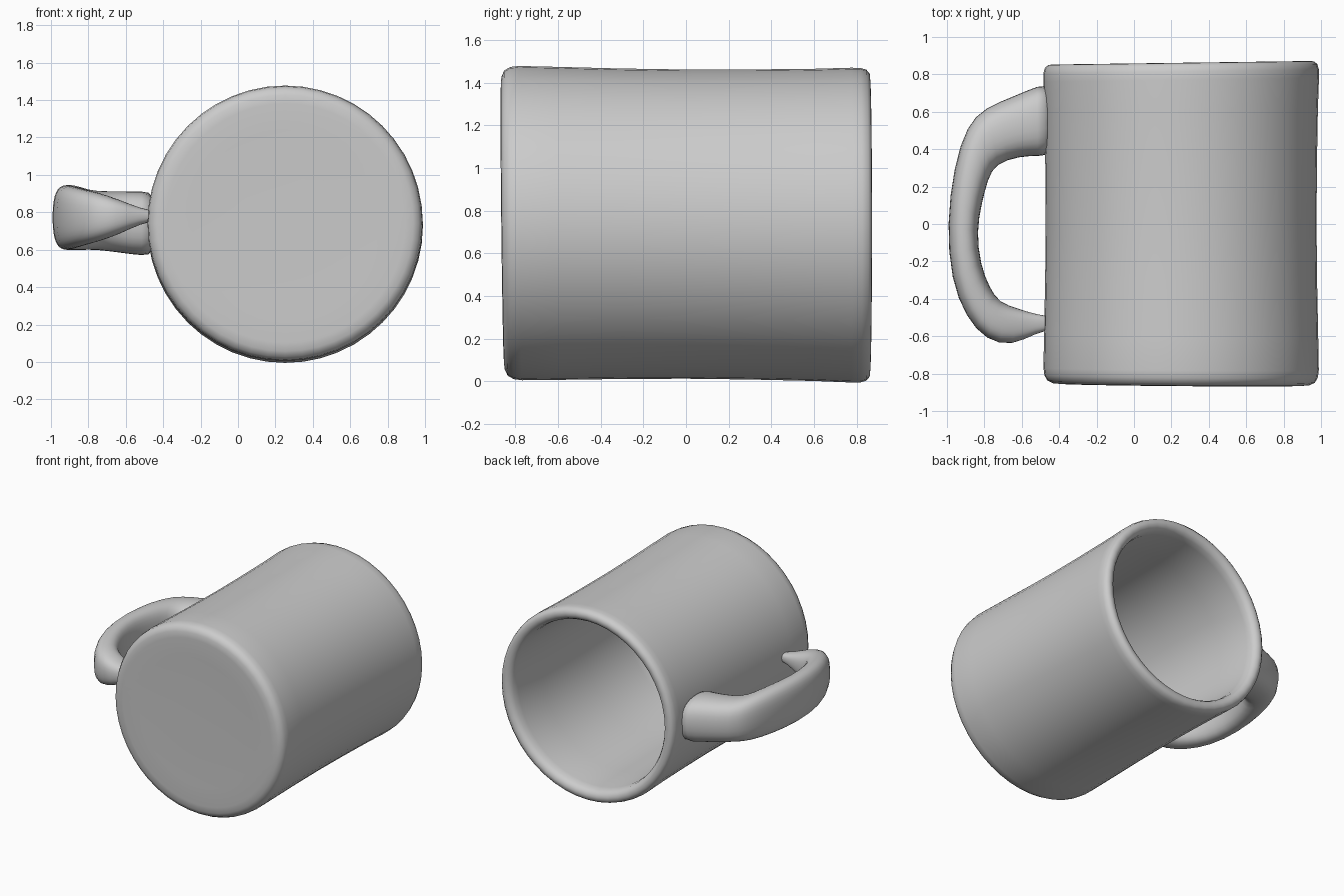
import bpy, bmesh, math
from mathutils import Vector

if "Cube" in bpy.data.objects:
    bpy.data.objects.remove(bpy.data.objects["Cube"])

CX, CZ = 0.252, 0.737   # axis of the cup, which lies along y

clay = bpy.data.materials.new("grey_clay")
clay.diffuse_color = (0.6, 0.6, 0.6, 1)
clay.use_nodes = True
clay.node_tree.nodes["Principled BSDF"].inputs["Base Color"].default_value = clay.diffuse_color


def finish(name, bm):
    bmesh.ops.recalc_face_normals(bm, faces=bm.faces)
    me = bpy.data.meshes.new(name)
    bm.to_mesh(me)
    bm.free()
    me.materials.append(clay)
    ob = bpy.data.objects.new(name, me)
    bpy.context.collection.objects.link(ob)
    bpy.context.view_layer.objects.active = ob
    ob.select_set(True)
    bpy.ops.object.shade_smooth_by_angle(angle=math.radians(50))
    ob.select_set(False)
    return ob


def skin(bm, rings):
    n = len(rings[0])
    for a, b in zip(rings, rings[1:]):
        for i in range(n):
            j = (i + 1) % n
            bm.faces.new((a[i], a[j], b[j], b[i]))
    bm.faces.new(rings[0])
    bm.faces.new(rings[-1])


# Cup: lathed wall with rounded base edge, rounded rim and hollow inside (radius, y)
profile = [(0.25, -0.853), (0.50, -0.856), (0.64, -0.860), (0.685, -0.857),
           (0.715, -0.843), (0.731, -0.815), (0.736, -0.775), (0.733, -0.60),
           (0.727, -0.30), (0.724, 0.0), (0.726, 0.30), (0.731, 0.60),
           (0.737, 0.77), (0.737, 0.815), (0.728, 0.845), (0.710, 0.860),
           (0.685, 0.862), (0.660, 0.850), (0.644, 0.825), (0.637, 0.78),
           (0.630, 0.50), (0.622, 0.0), (0.612, -0.50), (0.595, -0.66),
           (0.55, -0.72), (0.45, -0.74), (0.2, -0.745)]
SEG = 48
bm = bmesh.new()
rings = []
for r, y in profile:
    ring = []
    for i in range(SEG):
        a = 2 * math.pi * i / SEG
        c, s = math.cos(a), math.sin(a)
        # slight hand-made tilt of both ends
        tilt = 0.010 * c * (r / 0.73) * (1 if y > 0 else -0.6) - 0.008 * s * (r / 0.73) * (y < 0)
        ring.append(bm.verts.new((CX + r * c, y + tilt, CZ + r * s - 0.006 * y)))
    rings.append(ring)
skin(bm, rings)
finish("cup", bm)

# Handle: sections given by outer xy, inner xy, bottom z, top z
sections = [
    (-0.44, 0.75, -0.44, 0.36, 0.57, 0.91),
    (-0.51, 0.745, -0.51, 0.36, 0.565, 0.915),
    (-0.63, 0.69, -0.61, 0.36, 0.58, 0.915),
    (-0.80, 0.625, -0.74, 0.32, 0.60, 0.915),
    (-0.895, 0.53, -0.78, 0.24, 0.595, 0.935),
    (-0.965, 0.31, -0.815, 0.10, 0.595, 0.95),
    (-1.003, 0.0, -0.84, -0.04, 0.595, 0.95),
    (-0.98, -0.30, -0.82, -0.22, 0.60, 0.945),
    (-0.90, -0.50, -0.77, -0.34, 0.62, 0.925),
    (-0.79, -0.625, -0.72, -0.42, 0.64, 0.91),
    (-0.65, -0.655, -0.62, -0.45, 0.68, 0.87),
    (-0.52, -0.58, -0.52, -0.485, 0.74, 0.82),
    (-0.44, -0.57, -0.44, -0.49, 0.75, 0.81)]
bm = bmesh.new()
rings = []
for ox, oy, ix, iy, z0, z1 in sections:
    outer, inner = Vector((ox, oy, 0)), Vector((ix, iy, 0))
    mid, half = (outer + inner) / 2, (outer - inner) / 2
    ring = []
    for i in range(16):
        a = 2 * math.pi * i / 16
        u, v = [math.copysign(abs(t) ** 0.75, t) for t in (math.cos(a), math.sin(a))]
        p = mid + half * u
        p.z = (z0 + z1) / 2 + v * (z1 - z0) / 2
        ring.append(bm.verts.new(p))
    rings.append(ring)
skin(bm, rings)
handle = finish("handle", bm)
sub = handle.modifiers.new("smooth", 'SUBSURF')
sub.levels = sub.render_levels = 1
